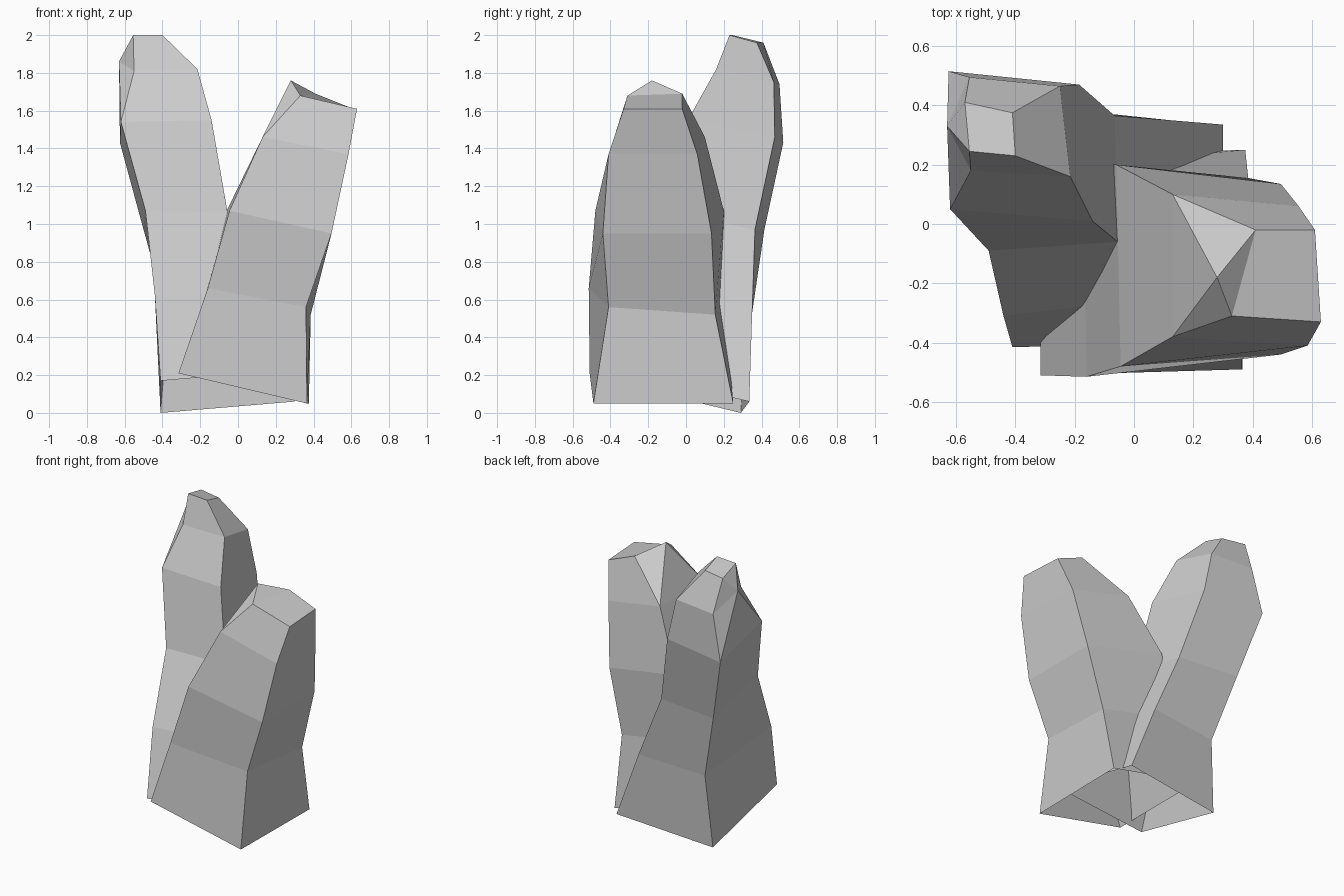
import bpy
import bmesh

if "Cube" in bpy.data.objects:
    bpy.data.objects.remove(bpy.data.objects["Cube"])


def shard(name, corners, tip, fan_from):
    """Skin a four-sided rock between corner paths (front-left, front-right,
    back-right, back-left); the upper left side fans out around a tip point.
    The underside stays open."""
    bm = bmesh.new()
    paths = [[bm.verts.new(p) for p in path] for path in corners]
    n = len(paths[0])

    # side faces, ring by ring
    for side in range(4):
        a, b = paths[side], paths[(side + 1) % 4]
        for i in range(n - 1):
            if side == 3 and i >= fan_from:
                continue
            bm.faces.new((a[i], b[i], b[i + 1], a[i + 1]))

    # chipped facets around the tip
    t = bm.verts.new(tip)
    rim = paths[3][fan_from:] + paths[0][fan_from:][::-1]
    for i, v in enumerate(rim):
        bm.faces.new((rim[(i + 1) % len(rim)], t, v))

    # slanted cap
    bm.faces.new([p[-1] for p in paths])
    bmesh.ops.recalc_face_normals(bm, faces=bm.faces)

    mesh = bpy.data.meshes.new(name)
    bm.to_mesh(mesh)
    bm.free()
    obj = bpy.data.objects.new(name, mesh)
    bpy.context.collection.objects.link(obj)
    return obj


# shorter rock leaning right
shard("front_rock", [
    [(-.315, -.51, .21), (-.16, -.515, .66), (-.045, -.48, 1.07),
     (.13, -.38, 1.46), (.33, -.31, 1.68)],
    [(.365, -.49, .05), (.36, -.41, .56), (.495, -.44, .95),
     (.585, -.41, 1.37), (.63, -.33, 1.61)],
    [(.375, .25, .05), (.385, .155, .52), (.495, .135, .95),
     (.555, .06, 1.37), (.61, -.02, 1.61)],
    [(-.315, .23, .21), (-.17, .20, .64), (-.06, .20, 1.07),
     (.13, .10, 1.46), (.41, -.02, 1.69)],
], tip=(.28, -.18, 1.76), fan_from=3)

# taller rock leaning left and back
shard("back_rock", [
    [(-.41, -.415, .17), (-.44, -.31, .62), (-.49, -.09, 1.07),
     (-.62, .05, 1.54), (-.55, .18, 1.81), (-.555, .245, 2.0)],
    [(.30, -.40, .23), (.12, -.24, .62), (-.055, -.06, 1.06),
     (-.14, .01, 1.55), (-.215, .16, 1.82), (-.40, .23, 2.0)],
    [(.30, .335, .06), (.12, .35, .53), (-.065, .365, .97),
     (-.185, .47, 1.46), (-.25, .465, 1.75), (-.41, .375, 1.96)],
    [(-.41, .29, 0), (-.37, .32, .50), (-.50, .415, .97),
     (-.625, .515, 1.43), (-.555, .495, 1.74), (-.57, .41, 1.96)],
], tip=(-.63, .33, 1.86), fan_from=3)
